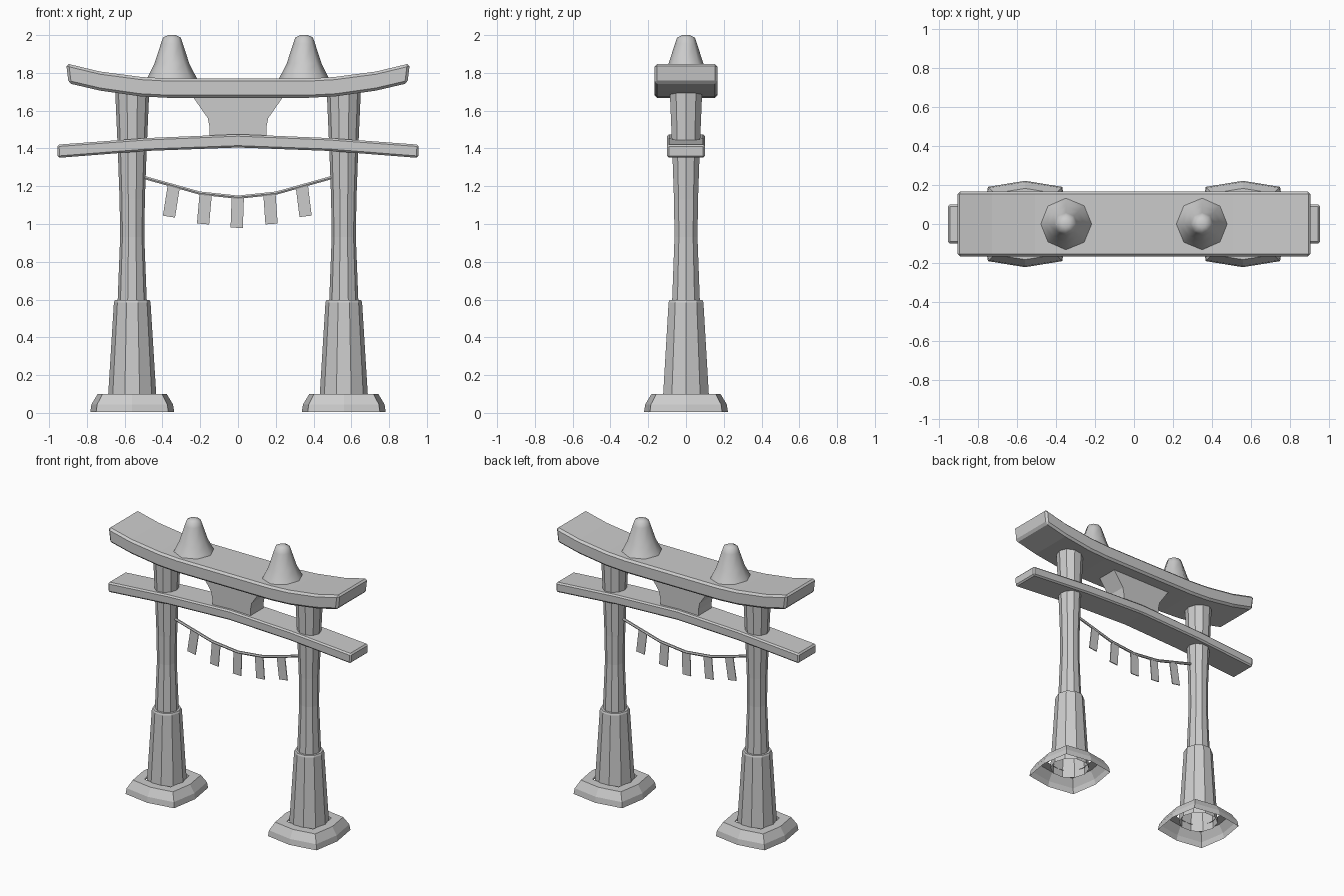
import bpy, bmesh, math
from mathutils import Matrix

if "Cube" in bpy.data.objects:
    bpy.data.objects.remove(bpy.data.objects["Cube"])


def finish(name, bm, bevel=0.0, smooth=None):
    bmesh.ops.recalc_face_normals(bm, faces=bm.faces)
    me = bpy.data.meshes.new(name)
    bm.to_mesh(me)
    bm.free()
    ob = bpy.data.objects.new(name, me)
    bpy.context.collection.objects.link(ob)
    if bevel:
        m = ob.modifiers.new("bevel", 'BEVEL')
        m.width = bevel
        m.segments = 1
        m.limit_method = 'ANGLE'
        m.angle_limit = math.radians(40)
    if smooth:
        bpy.ops.object.select_all(action='DESELECT')
        ob.select_set(True)
        bpy.context.view_layer.objects.active = ob
        bpy.ops.object.shade_smooth_by_angle(angle=math.radians(smooth))
    return ob


def loft(rings, cap_start=False, cap_end=False):
    """Join closed rings of points with quads."""
    bm = bmesh.new()
    vr = [[bm.verts.new(p) for p in r] for r in rings]
    n = len(vr[0])
    for a, b in zip(vr, vr[1:]):
        for i in range(n):
            j = (i + 1) % n
            bm.faces.new((a[i], a[j], b[j], b[i]))
    if cap_start:
        bm.faces.new(vr[0])
    if cap_end:
        bm.faces.new(vr[-1])
    return bm


def circle(cx, r, z, n):
    return [(cx + r * math.cos(2 * math.pi * i / n), r * math.sin(2 * math.pi * i / n), z)
            for i in range(n)]


def squarish(cx, r, z):
    """Eight-sided ring with corners pushed out towards a square."""
    c = r * 0.86
    return [(cx + x, y, z) for x, y in
            ((r, 0), (c, c), (0, r), (-c, c), (-r, 0), (-c, -c), (0, -r), (c, -c))]


def beam(name, half, depth, bevel):
    """Curved beam from half-profile points (x_top, z_top, x_bottom, z_bottom)."""
    pts = [(-a, b, -c, d) for a, b, c, d in reversed(half) if a > 0] + half
    rings = [[(xt, -depth, zt), (xt, depth, zt), (xb, depth, zb), (xb, -depth, zb)]
             for xt, zt, xb, zb in pts]
    return finish(name, loft(rings, True, True), bevel)


for side, s in (("left", -1), ("right", 1)):
    # Hollow stone foot, open underneath
    cx = 0.56 * s
    foot = [(0.222, 0.005), (0.216, 0.045), (0.183, 0.10), (0.12, 0.10)]
    finish(side + "_foot", loft([squarish(cx, r, z) for r, z in foot]))
    # Pillar with thicker lower sleeve
    post = [(0.13, 0.05), (0.127, 0.10), (0.097, 0.585), (0.092, 0.597), (0.077, 0.597),
            (0.064, 0.93), (0.067, 1.13), (0.076, 1.38), (0.09, 1.70)]
    finish(side + "_pillar", loft([circle(cx, r, z, 10) for r, z in post], False, True))
    # Rounded cone on the roof beam
    cone = [(0.135, 1.765), (0.125, 1.785), (0.092, 1.85), (0.058, 1.955),
            (0.047, 1.987), (0.02, 2.0)]
    finish(side + "_roof_cone", loft([circle(0.35 * s, r, z, 8) for r, z in cone], True, True),
           smooth=60)

# Upswept roof beam
beam("roof_beam", [(0, 1.77, 0, 1.668), (0.36, 1.77, 0.37, 1.668), (0.51, 1.778, 0.52, 1.676),
                   (0.73, 1.807, 0.73, 1.706), (0.91, 1.85, 0.897, 1.745)], 0.167, 0.014)

# Lower tie beam, bowed downwards at the ends
beam("tie_beam", [(0, 1.475, 0, 1.405), (0.48, 1.455, 0.48, 1.387),
                  (0.957, 1.42, 0.955, 1.35)], 0.1, 0.01)

# Flared block between the beams
block = [(0.15, 1.45), (0.15, 1.51), (0.16, 1.56), (0.24, 1.675)]
finish("centre_block", loft([[(-w, -0.075, z), (w, -0.075, z), (w, 0.075, z), (-w, 0.075, z)]
                             for w, z in block], True, True))

# Sagging rope
rope = [(-0.50, 1.247), (-0.35, 1.205), (-0.20, 1.163), (0, 1.142),
        (0.20, 1.163), (0.35, 1.205), (0.50, 1.247)]
finish("rope", loft([[(x, 0.01 * math.cos(a * math.pi / 3), z + 0.01 * math.sin(a * math.pi / 3))
                      for a in range(6)] for x, z in rope], True, True))

# Hanging paper strips
for i, (x, z, deg) in enumerate([(-0.353, 1.118, 9), (-0.178, 1.08, 5), (-0.004, 1.06, 2),
                                 (0.172, 1.08, -4), (0.348, 1.12, -7)]):
    bm = bmesh.new()
    m = (Matrix.Translation((x, 0, z)) @ Matrix.Rotation(math.radians(deg), 4, 'Y')
         @ Matrix.Diagonal((0.065, 0.006, 0.16, 1)))
    bmesh.ops.create_cube(bm, size=1, matrix=m)
    finish("paper_strip_%d" % (i + 1), bm)
